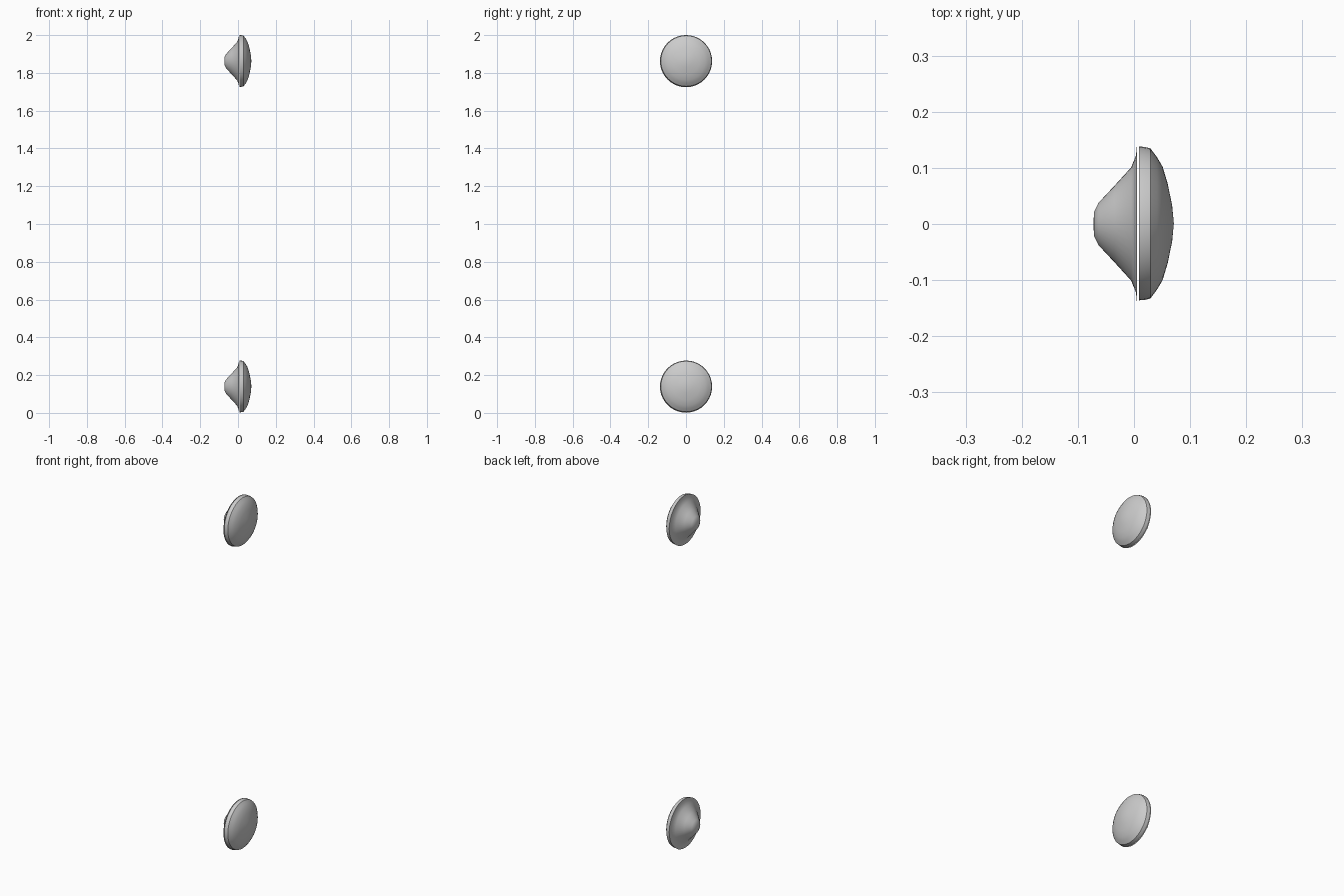
import bpy, bmesh, math

if "Cube" in bpy.data.objects:
    bpy.data.objects.remove(bpy.data.objects["Cube"])


def lathe(name, profile, y, z, steps=40):
    """Revolve an (x, radius) profile about the x axis."""
    bm = bmesh.new()
    verts = [bm.verts.new((x, 0, r)) for x, r in profile]
    edges = [bm.edges.new(p) for p in zip(verts, verts[1:])]
    bmesh.ops.spin(bm, geom=verts + edges, cent=(0, 0, 0), axis=(1, 0, 0),
                   angle=2 * math.pi, steps=steps)
    bmesh.ops.remove_doubles(bm, verts=bm.verts, dist=0.0002)
    bmesh.ops.recalc_face_normals(bm, faces=bm.faces)
    mesh = bpy.data.meshes.new(name)
    bm.to_mesh(mesh)
    bm.free()
    ob = bpy.data.objects.new(name, mesh)
    ob.location = (0, y, z)
    bpy.context.collection.objects.link(ob)
    bpy.ops.object.select_all(action='DESELECT')
    ob.select_set(True)
    bpy.context.view_layer.objects.active = ob
    bpy.ops.object.shade_smooth_by_angle(angle=math.radians(35))
    return ob


# Flared cone behind the knob, ending in a thin flange
CONE = [(-0.072, 0), (-0.0715, 0.021), (-0.063, 0.038), (-0.035, 0.068),
        (-0.005, 0.101), (0.0035, 0.122), (0.005, 0.138), (0.005, 0)]
# Domed disc facing +x
DOME = [(0.009, 0), (0.009, 0.137), (0.018, 0.1365), (0.029, 0.134),
        (0.041, 0.118), (0.051, 0.101), (0.060, 0.071), (0.068, 0.032), (0.071, 0)]

# One knob at the bottom, one at the top
for label, z in (("lower", 0.139), ("upper", 1.862)):
    lathe(label + "_knob_cone", CONE, 0, z)
    lathe(label + "_knob_dome", DOME, 0.001, z + 0.001)
